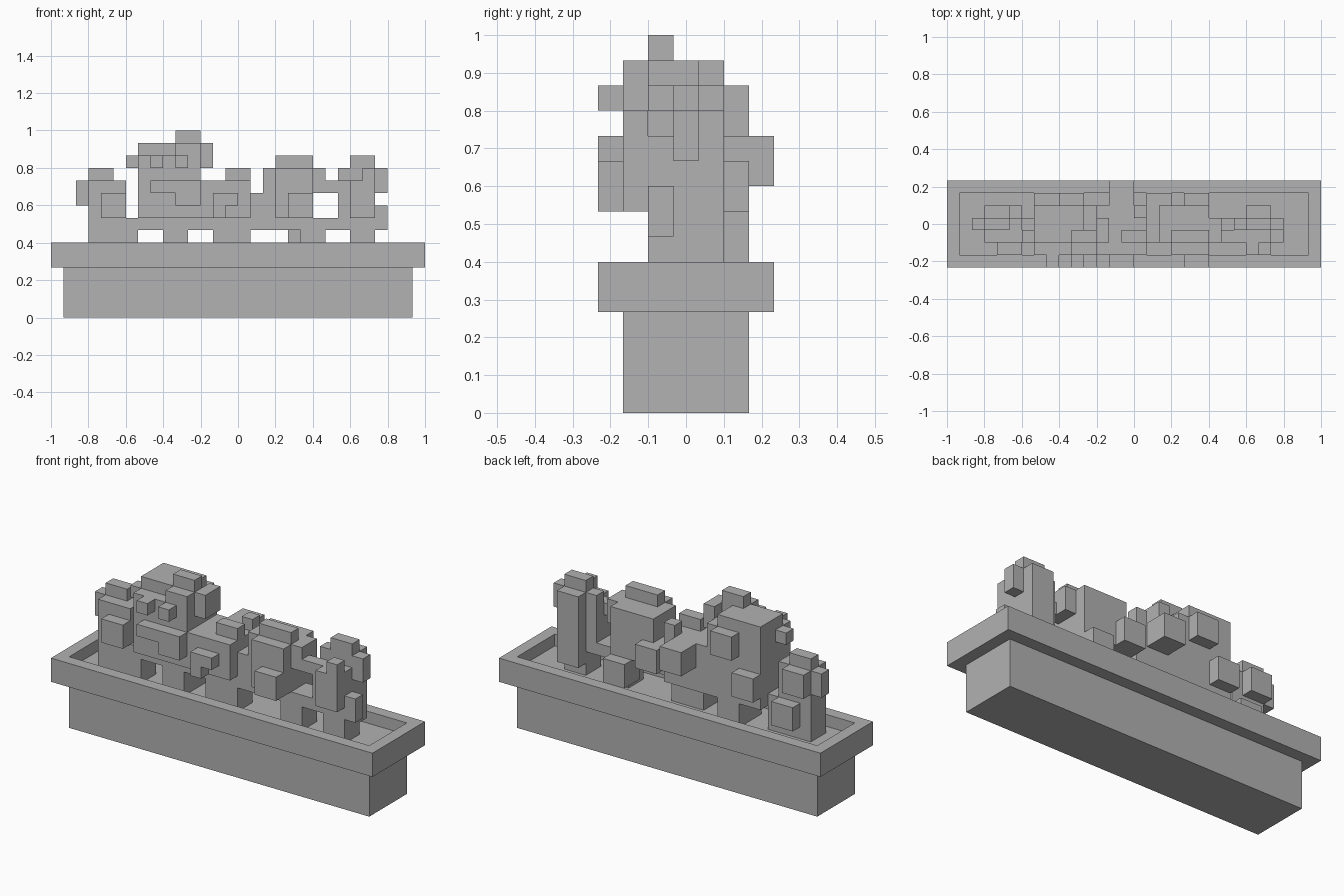
import bpy
import bmesh
from mathutils import Matrix, Vector

old = bpy.data.objects.get("Cube")
if old:
    bpy.data.objects.remove(old, do_unlink=True)

UNIT = 1 / 15          # edge of one grid block
HALF_DEPTH = 3.5       # y is counted in blocks from the front edge

grey = bpy.data.materials.new("plain_grey")
grey.use_nodes = True
colour = (0.445, 0.445, 0.445, 1)
grey.diffuse_color = colour
grey.node_tree.nodes["Principled BSDF"].inputs["Base Color"].default_value = colour


def add_block(bm, x, y, z):
    """Add a box spanning the given block ranges."""
    low = Vector((x[0], y[0] - HALF_DEPTH, z[0])) * UNIT
    high = Vector((x[1], y[1] - HALF_DEPTH, z[1])) * UNIT
    matrix = Matrix.Translation((low + high) / 2) @ Matrix.Diagonal((*(high - low), 1))
    return bmesh.ops.create_cube(bm, size=1, matrix=matrix)["verts"]


def finish(bm, name):
    mesh = bpy.data.meshes.new(name)
    bm.to_mesh(mesh)
    bm.free()
    mesh.materials.append(grey)
    bpy.context.collection.objects.link(bpy.data.objects.new(name, mesh))


class Plant:
    """A blocky plant gathered from boxes into one object."""
    def __init__(self, name):
        self.name = name
        self.bm = bmesh.new()

    def block(self, x, y, z):
        add_block(self.bm, x, y, z)
        return self

    def done(self):
        finish(self.bm, self.name)


# Planter body
bm = bmesh.new()
add_block(bm, x=(-14, 14), y=(1, 6), z=(0, 4))
finish(bm, "planter_body")

# Planter rim with a sunken soil bed
bm = bmesh.new()
add_block(bm, x=(-15, 15), y=(0, 7), z=(4, 6))
bm.normal_update()
top = max(bm.faces, key=lambda f: f.calc_center_median().z)
bmesh.ops.inset_region(bm, faces=[top], thickness=UNIT, use_even_offset=True)
bed = bmesh.ops.extrude_face_region(bm, geom=[top])["geom"]
bmesh.ops.translate(bm, vec=(0, 0, -UNIT), verts=[v for v in bed if isinstance(v, bmesh.types.BMVert)])
if top.is_valid:
    bmesh.ops.delete(bm, geom=[top], context="FACES_ONLY")
bmesh.ops.recalc_face_normals(bm, faces=bm.faces)
finish(bm, "planter_rim")

# Far right plant: stem, foliage, crown and side leaves
plant = Plant("right_end_plant")
plant.block(x=(-11, -9), y=(2, 4), z=(5, 8))
plant.block(x=(-12, -11), y=(2, 4), z=(5, 9))
plant.block(x=(-12, -9), y=(2, 4), z=(8, 11))
plant.block(x=(-12, -10), y=(3, 4), z=(10, 12))
plant.block(x=(-13, -12), y=(3, 4), z=(9, 11))
plant.block(x=(-12, -10), y=(4, 5), z=(9, 11))
plant.block(x=(-11, -9), y=(3, 5), z=(6, 8))
plant.block(x=(-11, -9), y=(1, 2), z=(8, 10))
plant.block(x=(-9, -8), y=(2, 4), z=(5, 8))
plant.done()

# Tallest bush: stem, body, crown, front leaves and rear leaves
plant = Plant("tall_bush")
plant.block(x=(-6, -4), y=(2, 5), z=(5, 8))
plant.block(x=(-8, -3), y=(2, 5), z=(7, 12))
plant.block(x=(-8, -3), y=(1, 2), z=(8, 12))
plant.block(x=(-9, -8), y=(2, 3), z=(12, 13))
plant.block(x=(-8, -4), y=(1, 5), z=(12, 13))
plant.block(x=(-8, -4), y=(2, 5), z=(13, 14))
plant.block(x=(-5, -3), y=(1, 3), z=(10, 14))
plant.block(x=(-5, -3), y=(2, 3), z=(13, 15))
plant.block(x=(-3, -2), y=(2, 4), z=(12, 14))
plant.block(x=(-4, -3), y=(3, 5), z=(11, 13))
for left in (-7, -5):
    plant.block(x=(left, left + 1), y=(0, 1), z=(12, 13))
plant.block(x=(-7, -3), y=(0, 1), z=(10, 11))
plant.block(x=(-5, -3), y=(0, 1), z=(9, 10))
plant.block(x=(-6, -4), y=(5, 6), z=(11, 13))
plant.block(x=(-8, -6), y=(4, 6), z=(8, 10))
plant.done()

# Middle shrub: stem, foliage, raised column and leaves
plant = Plant("middle_shrub")
plant.block(x=(-2, 1), y=(2, 4), z=(5, 8))
plant.block(x=(-3, 1), y=(1, 2), z=(8, 11))
plant.block(x=(-3, 1), y=(2, 5), z=(7, 11))
plant.block(x=(-1, 1), y=(2, 3), z=(8, 12))
plant.block(x=(0, 1), y=(4, 5), z=(10, 12))
plant.block(x=(-2, 0), y=(4, 7), z=(9, 11))
plant.block(x=(-2, -1), y=(0, 1), z=(8, 10))
plant.block(x=(-1, 0), y=(0, 1), z=(9, 10))
plant.done()

# Round shrub: stem, foliage, crown and leaves
plant = Plant("round_shrub")
plant.block(x=(5, 7), y=(2, 4), z=(5, 8))
plant.block(x=(1, 6), y=(2, 4), z=(7, 9))
plant.block(x=(1, 3), y=(2, 6), z=(8, 10))
plant.block(x=(2, 6), y=(2, 5), z=(8, 12))
plant.block(x=(3, 6), y=(1, 2), z=(8, 12))
plant.block(x=(2, 3), y=(2, 4), z=(11, 12))
plant.block(x=(3, 6), y=(2, 3), z=(12, 13))
plant.block(x=(4, 6), y=(0, 1), z=(8, 10))
plant.block(x=(6, 7), y=(2, 4), z=(10, 12))
plant.block(x=(3, 6), y=(3, 5), z=(8, 11))
plant.block(x=(4, 6), y=(4, 6), z=(6, 8))
plant.done()

# Far left plant: stem, foliage, crown and side leaves
plant = Plant("left_end_plant")
plant.block(x=(9, 11), y=(2, 4), z=(5, 8))
plant.block(x=(6, 9), y=(2, 4), z=(7, 8))
plant.block(x=(8, 11), y=(2, 4), z=(8, 11))
plant.block(x=(8, 11), y=(3, 4), z=(10, 12))
plant.block(x=(9, 11), y=(3, 5), z=(6, 12))
plant.block(x=(9, 11), y=(3, 4), z=(12, 13))
plant.block(x=(9, 10), y=(1, 2), z=(8, 11))
plant.block(x=(10, 11), y=(1, 2), z=(8, 12))
plant.block(x=(7, 8), y=(2, 3), z=(10, 11))
plant.block(x=(11, 12), y=(2, 3), z=(7, 9))
plant.block(x=(11, 12), y=(3, 4), z=(10, 12))
plant.done()
